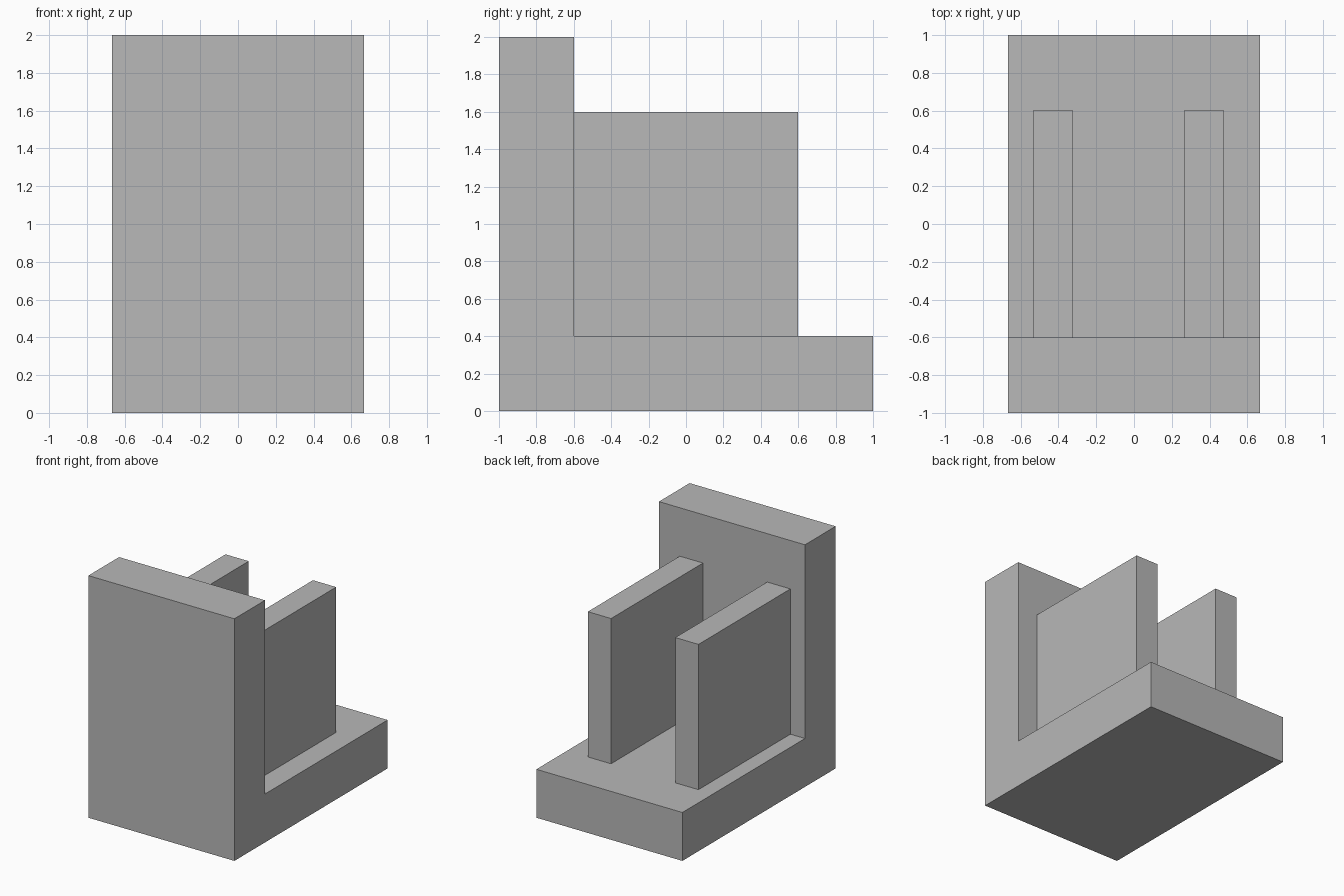
import bpy, bmesh

if "Cube" in bpy.data.objects:
    bpy.data.objects.remove(bpy.data.objects["Cube"])

grey = bpy.data.materials.new("plain grey")
grey.diffuse_color = (0.48, 0.48, 0.48, 1)
grey.use_nodes = True
grey.node_tree.nodes["Principled BSDF"].inputs["Base Color"].default_value = grey.diffuse_color


def extrude_profile(name, points, x0, x1):
    """Extrude a (y, z) outline along x from x0 to x1."""
    bm = bmesh.new()
    face = bm.faces.new([bm.verts.new((x0, y, z)) for y, z in points])
    new = bmesh.ops.extrude_face_region(bm, geom=[face])["geom"]
    verts = [v for v in new if isinstance(v, bmesh.types.BMVert)]
    bmesh.ops.translate(bm, verts=verts, vec=(x1 - x0, 0, 0))
    bmesh.ops.recalc_face_normals(bm, faces=bm.faces)
    mesh = bpy.data.meshes.new(name)
    bm.to_mesh(mesh)
    bm.free()
    mesh.materials.append(grey)
    obj = bpy.data.objects.new(name, mesh)
    bpy.context.collection.objects.link(obj)


# L-shaped body: base slab with upright front wall
extrude_profile("base_and_wall",
                [(-1, 0), (1, 0), (1, 0.4), (-0.6, 0.4), (-0.6, 2), (-1, 2)],
                -0.667, 0.667)

# Two upright ribs behind the wall, slightly off centre
for name, x in (("left_rib", -0.534), ("right_rib", 0.265)):
    extrude_profile(name, [(-0.6, 0.4), (0.6, 0.4), (0.6, 1.6), (-0.6, 1.6)],
                    x, x + 0.212)
